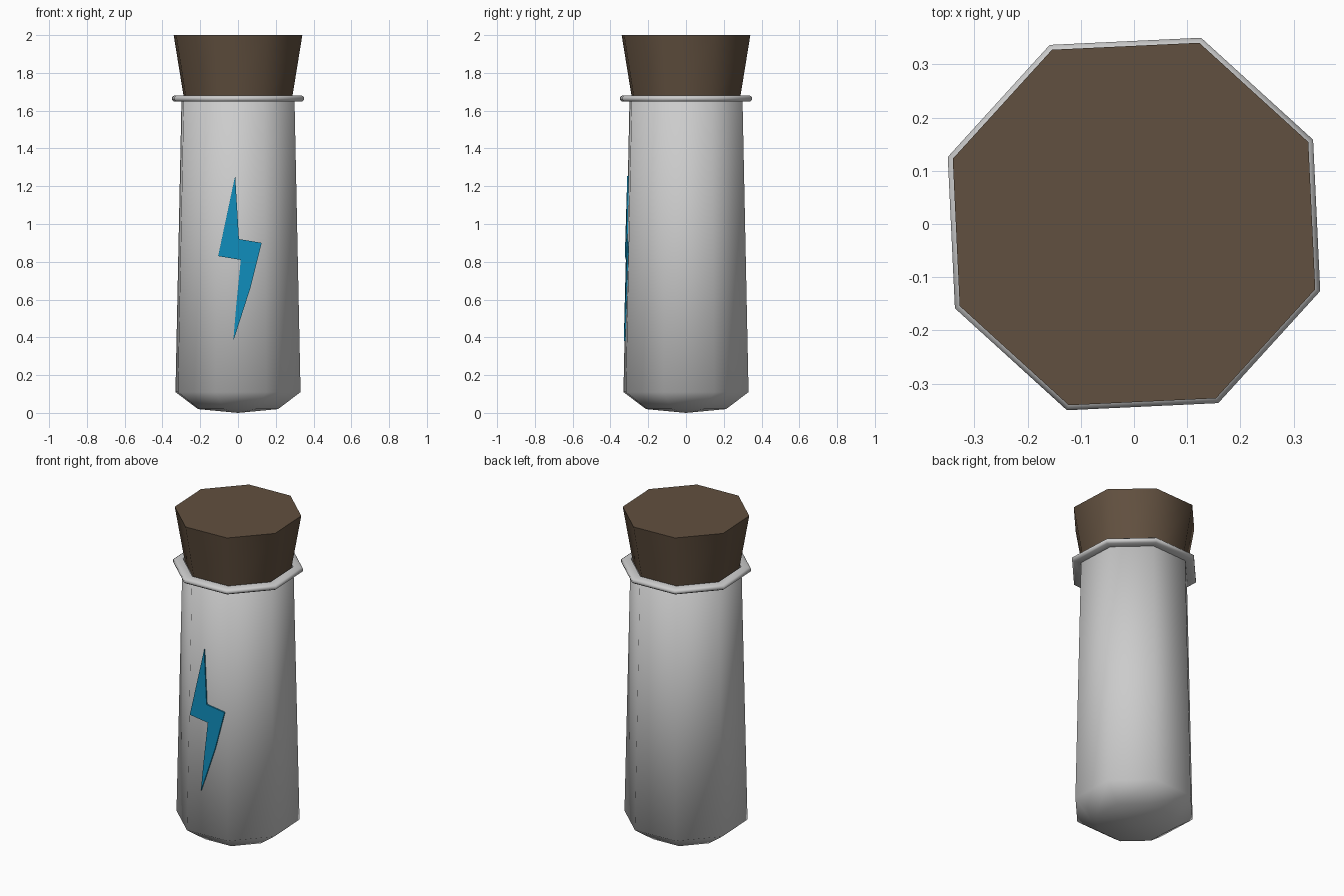
import bpy, bmesh, math

if "Cube" in bpy.data.objects:
    bpy.data.objects.remove(bpy.data.objects["Cube"])

SIDES = 8
PHASE = math.radians(25.2)


def finish(bm, name, color=None, smooth=None):
    bmesh.ops.recalc_face_normals(bm, faces=bm.faces)
    me = bpy.data.meshes.new(name)
    bm.to_mesh(me)
    bm.free()
    ob = bpy.data.objects.new(name, me)
    bpy.context.collection.objects.link(ob)
    if color:
        mat = bpy.data.materials.new(name + "_color")
        mat.diffuse_color = (*color, 1)
        mat.use_nodes = True
        mat.node_tree.nodes["Principled BSDF"].inputs["Base Color"].default_value = mat.diffuse_color
        me.materials.append(mat)
    if smooth:
        bpy.ops.object.select_all(action='DESELECT')
        ob.select_set(True)
        bpy.context.view_layer.objects.active = ob
        bpy.ops.object.shade_smooth_by_angle(angle=math.radians(smooth))
    return ob


def lathe(name, profile, closed=False, **kw):
    """Eight-sided turned shape from (radius, z) points; radius 0 is a pole."""
    bm = bmesh.new()
    rings = []
    for r, z in profile:
        n = SIDES if r else 1
        rings.append([bm.verts.new((r * math.cos(PHASE + math.tau * i / SIDES),
                                    r * math.sin(PHASE + math.tau * i / SIDES), z))
                      for i in range(n)])
    pairs = list(zip(rings, rings[1:]))
    if closed:
        pairs.append((rings[-1], rings[0]))
    for a, b in pairs:
        for i in range(SIDES):
            j = (i + 1) % SIDES
            quad = [a[i % len(a)], a[j % len(a)], b[j % len(b)], b[i % len(b)]]
            bm.faces.new(list(dict.fromkeys(quad)))
    return finish(bm, name, **kw)


# Bottle body with an open neck
lathe("bottle_body", [(0, 0), (0.225, 0.02), (0.352, 0.11), (0.318, 1.655),
                      (0.30, 1.665), (0.29, 1.6)], smooth=60)

# Rounded lip around the neck
lathe("bottle_lip", [(0.305, 1.648), (0.36, 1.648), (0.372, 1.657), (0.372, 1.671),
                     (0.36, 1.68), (0.315, 1.68)], closed=True, smooth=60)

# Tapered stopper
lathe("cork_stopper", [(0, 1.6), (0.293, 1.6), (0.362, 2.0), (0, 2.0)],
      color=(0.12, 0.08, 0.05), smooth=60)

# Lightning bolt lying on the front facet
BOLT = [(-0.015, 1.255), (0.005, 0.92), (0.125, 0.90), (0.065, 0.66),
        (-0.025, 0.38), (-0.01, 0.56), (0.015, 0.81), (-0.105, 0.83)]
ANGLE = PHASE - math.radians(112.5)


def facet_y(x, z, lift):
    radius = 0.352 + (0.318 - 0.352) * (z - 0.11) / (1.655 - 0.11)
    dist = radius * math.cos(math.pi / SIDES) + lift
    return (dist - x * math.cos(ANGLE)) / math.sin(ANGLE)


bm = bmesh.new()
front = [bm.verts.new((x, facet_y(x, z, 0.008), z)) for x, z in BOLT]
back = [bm.verts.new((x, facet_y(x, z, -0.004), z)) for x, z in BOLT]
bm.faces.new(front)
bm.faces.new(back[::-1])
for i in range(len(BOLT)):
    j = (i + 1) % len(BOLT)
    bm.faces.new([front[j], front[i], back[i], back[j]])
finish(bm, "lightning_bolt", color=(0.005, 0.27, 0.5))
